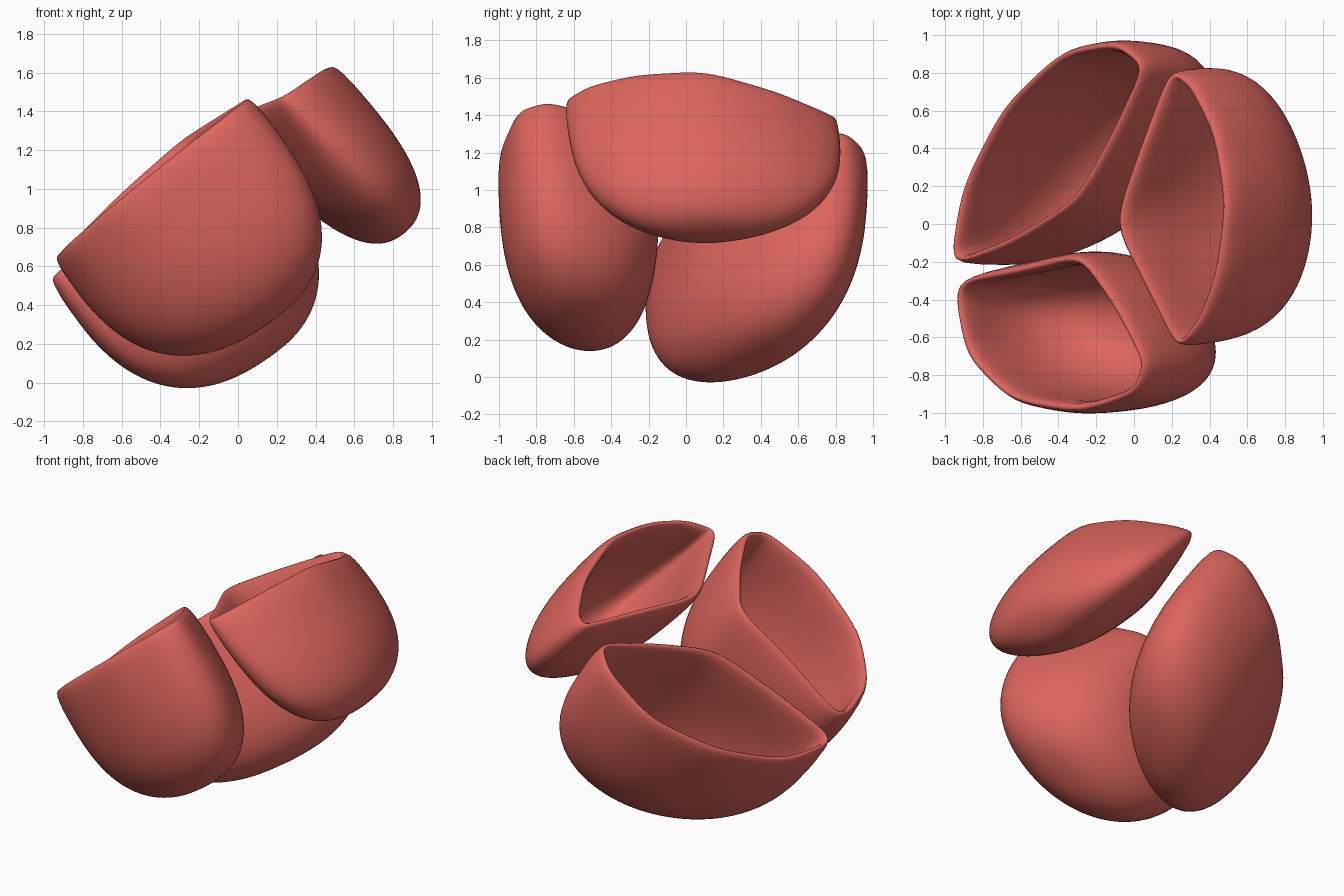
import bpy, bmesh, math
from mathutils import Vector

if "Cube" in bpy.data.objects:
    bpy.data.objects.remove(bpy.data.objects["Cube"])

mat = bpy.data.materials.new("tissue_red")
mat.diffuse_color = (0.72, 0.13, 0.11, 1)
mat.use_nodes = True
mat.node_tree.nodes["Principled BSDF"].inputs["Base Color"].default_value = mat.diffuse_color


def rounded(ring, passes):
    """Relaxes an outline around the origin towards an oval of the same size."""
    size = sum(p.length for p in ring)
    for _ in range(passes):
        ring = [(ring[i - 1] + 2 * p + ring[(i + 1) % len(ring)]) / 4 for i, p in enumerate(ring)]
    k = size / sum(p.length for p in ring)
    return [p * k for p in ring]


def pocket(name, rim, bottom, power=2.7, steps=8):
    """Lofts a rim outline down to a rounded bottom, then gives it a wall."""
    pts = [Vector(p) for p in rim]
    # Halve every rim edge so the corners stay firm when smoothed
    ring = []
    for a, b in zip(pts, pts[1:] + pts[:1]):
        ring += [a, (a + b) / 2]
    n = len(ring)
    centre = sum(ring, Vector()) / n
    depth = Vector(bottom) - centre
    bm = bmesh.new()
    rows = []
    spokes = [p - centre for p in ring]
    for k in range(steps):
        t = math.pi / 2 * k / steps
        r = math.cos(t) ** (2 / power) * (1 + 0.075 * math.sin(2 * t))
        d = math.sin(t) ** (2 / power)
        row = []
        for s in rounded(spokes, k):
            flat = s - depth * (s.dot(depth) / depth.length_squared * d)
            row.append(bm.verts.new(centre + depth * d + flat * r))
        rows.append(row)
    tip = bm.verts.new(centre + depth)
    for i in range(n):
        j = (i + 1) % n
        for a, b in zip(rows, rows[1:]):
            bm.faces.new((a[i], b[i], b[j], a[j]))
        bm.faces.new((rows[-1][i], tip, rows[-1][j]))
    me = bpy.data.meshes.new(name)
    bm.to_mesh(me)
    bm.free()
    me.materials.append(mat)
    me.shade_smooth()
    ob = bpy.data.objects.new(name, me)
    bpy.context.collection.objects.link(ob)
    # Wall thickness and smoothing
    wall = ob.modifiers.new("wall", 'SOLIDIFY')
    wall.thickness = 0.07
    wall.offset = -0.4
    sub = ob.modifiers.new("smooth", 'SUBSURF')
    sub.levels = sub.render_levels = 2


# Right pocket (highest)
pocket("right_pocket",
       [(0.18, 0.82, 1.39), (0.02, 0.4, 1.38), (-0.12, 0, 1.36), (0.07, -0.37, 1.42),
        (0.22, -0.67, 1.48), (0.35, -0.52, 1.57), (0.44, -0.27, 1.63), (0.49, 0.1, 1.65),
        (0.43, 0.48, 1.54), (0.3, 0.74, 1.43)],
       (0.85, 0.13, 0.79))

# Front pocket
pocket("front_pocket",
       [(-0.97, -0.3, 0.63), (-0.9, -0.7, 0.71), (-0.66, -0.94, 0.92), (-0.3, -1.0, 1.21),
        (0.0, -0.9, 1.44), (0.06, -0.73, 1.49), (-0.1, -0.42, 1.39), (-0.29, -0.15, 1.27),
        (-0.6, -0.23, 1.0)],
       (0.15, -0.56, 0.32))

# Back left pocket (lowest)
pocket("back_pocket",
       [(-0.99, -0.23, 0.54), (-0.65, -0.1, 0.81), (-0.31, 0.11, 1.11), (-0.12, 0.45, 1.23),
        (0.06, 0.84, 1.34), (-0.1, 0.97, 1.22), (-0.39, 0.92, 0.95), (-0.7, 0.63, 0.71),
        (-0.92, 0.2, 0.54)],
       (0.13, 0.36, 0.13))
